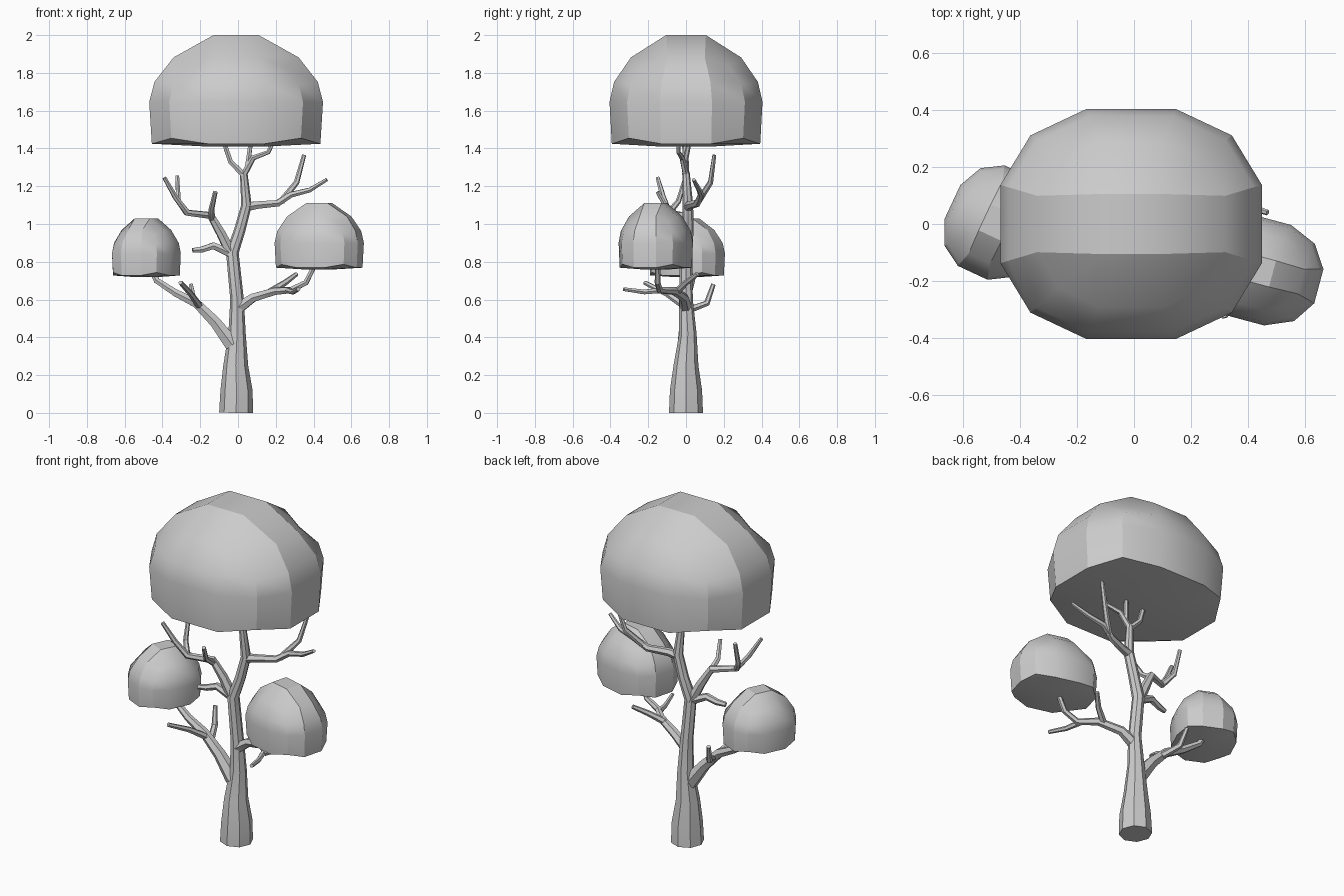
import bpy, bmesh, math
from mathutils import Matrix

if "Cube" in bpy.data.objects:
    bpy.data.objects.remove(bpy.data.objects["Cube"], do_unlink=True)

grey = bpy.data.materials.new("pale_grey")
grey.use_nodes = True
grey.diffuse_color = (0.6, 0.6, 0.6, 1)
grey.node_tree.nodes["Principled BSDF"].inputs["Base Color"].default_value = (0.6, 0.6, 0.6, 1)


def finish(obj):
    bpy.ops.object.select_all(action='DESELECT')
    obj.select_set(True)
    bpy.context.view_layer.objects.active = obj
    bpy.ops.object.shade_smooth_by_angle(angle=math.radians(30))


def foliage(name, centre, radius, bottom, top, turn=0):
    """Rounded three-by-three block with a domed top and a nearly flat base."""
    bm = bmesh.new()
    bmesh.ops.create_cube(bm, size=2)
    bmesh.ops.subdivide_edges(bm, edges=bm.edges[:], cuts=2, use_grid_fill=True)
    # width, height and corner offset for each row from the base up
    rows = [(0.97, 0.025, 0.05), (1, 0.4, 0), (0.94, 0.58, -0.02), (0.72, 0.8, -0.08)]
    for v in bm.verts:
        row = round((v.co.z + 1) * 1.5)
        ax, ay = abs(v.co.x) > 0.9, abs(v.co.y) > 0.9
        sx, sy = math.copysign(1, v.co.x), math.copysign(1, v.co.y)
        if not ax and not ay:
            x, y = (0.26, 0.26) if row == 3 else (0.33, 0.33)
            z = 1 if row == 3 else 0
        else:
            width, z, drop = rows[row]
            x, y = (0.77, 0.77) if ax and ay else (1 if ax else 0.34, 1 if ay else 0.34)
            x, y = x * width, y * width
            z += drop if ax and ay else 0
        v.co = (sx * x * radius[0], sy * y * radius[1], bottom + z * (top - bottom))
    bmesh.ops.rotate(bm, verts=bm.verts, matrix=Matrix.Rotation(math.radians(turn), 3, 'Z'))
    bmesh.ops.translate(bm, verts=bm.verts, vec=(*centre, 0))
    bmesh.ops.recalc_face_normals(bm, faces=bm.faces)
    mesh = bpy.data.meshes.new(name)
    bm.to_mesh(mesh)
    bm.free()
    mesh.materials.append(grey)
    obj = bpy.data.objects.new(name, mesh)
    bpy.context.collection.objects.link(obj)
    finish(obj)


def limb(name, points, sides=6):
    """Tapered faceted tube through points of x, y, z, radius."""
    curve = bpy.data.curves.new(name, 'CURVE')
    curve.dimensions = '3D'
    curve.bevel_depth = 1
    curve.bevel_resolution = sides // 2 - 2
    curve.use_fill_caps = True
    spline = curve.splines.new('POLY')
    spline.points.add(len(points) - 1)
    for p, (x, y, z, r) in zip(spline.points, points):
        p.co = (x, y, z, 1)
        p.radius = r
    obj = bpy.data.objects.new(name, curve)
    bpy.context.collection.objects.link(obj)
    bpy.ops.object.select_all(action='DESELECT')
    obj.select_set(True)
    bpy.context.view_layer.objects.active = obj
    bpy.ops.object.convert(target='MESH')
    obj = bpy.context.view_layer.objects.active
    obj.data.materials.clear()
    obj.data.materials.append(grey)
    finish(obj)


# Foliage
foliage("crown_foliage", (-0.01, 0), (0.46, 0.405), 1.41, 2.0)
foliage("right_foliage", (-0.485, 0.005), (0.17, 0.195), 0.72, 1.03, -25)
foliage("left_foliage", (0.43, -0.16), (0.228, 0.183), 0.76, 1.11, -15)

# Trunk
limb("trunk", [(-0.01, 0, 0, 0.09), (-0.008, 0, 0.12, 0.085), (-0.012, 0, 0.25, 0.066),
               (-0.005, 0.01, 0.42, 0.046), (-0.005, 0, 0.6, 0.036), (-0.03, 0, 0.85, 0.034),
               (0.01, 0.01, 0.97, 0.03), (0.045, 0.01, 1.1, 0.028), (0.03, 0, 1.27, 0.02)], 8)

# Top forks under the crown
limb("top_fork_right", [(0.03, 0, 1.26, 0.018), (-0.04, 0, 1.33, 0.015), (-0.08, -0.01, 1.45, 0.013)])
limb("top_fork_left", [(0.03, 0, 1.26, 0.018), (0.08, -0.02, 1.35, 0.015),
                       (0.16, -0.04, 1.38, 0.012), (0.19, -0.04, 1.44, 0.011)])
limb("top_fork_middle", [(0.05, -0.01, 1.3, 0.015), (0.07, 0.02, 1.45, 0.012)])

# Low right branch
limb("low_right_branch", [(-0.03, 0, 0.36, 0.045), (-0.12, 0, 0.48, 0.034), (-0.22, 0, 0.58, 0.027),
                          (-0.33, 0.01, 0.635, 0.022), (-0.43, 0.03, 0.7, 0.018), (-0.47, 0.05, 0.78, 0.013)])
limb("low_right_front_twig", [(-0.2, 0, 0.56, 0.02), (-0.25, -0.1, 0.63, 0.016), (-0.305, -0.22, 0.69, 0.012)])
limb("low_right_back_twig", [(-0.18, 0, 0.54, 0.02), (-0.23, 0.11, 0.58, 0.017), (-0.25, 0.145, 0.68, 0.012)])

# Low left branch
limb("low_left_branch", [(-0.005, 0, 0.55, 0.034), (0.08, -0.01, 0.61, 0.026), (0.2, -0.06, 0.645, 0.022),
                         (0.28, -0.14, 0.65, 0.018), (0.36, -0.15, 0.69, 0.016), (0.415, -0.15, 0.8, 0.013)])
limb("low_left_back_twig", [(0.17, -0.05, 0.64, 0.02), (0.25, 0, 0.69, 0.016), (0.31, 0.06, 0.735, 0.012)])
limb("low_left_front_twig", [(0.26, -0.12, 0.65, 0.017), (0.29, -0.22, 0.64, 0.014), (0.32, -0.33, 0.655, 0.011)])

# Middle right branch
limb("mid_right_branch", [(-0.035, 0, 0.84, 0.03), (-0.09, -0.01, 0.95, 0.026), (-0.145, -0.03, 1.045, 0.022),
                          (-0.27, -0.09, 1.06, 0.018), (-0.33, -0.12, 1.14, 0.015), (-0.39, -0.15, 1.245, 0.011)])
limb("mid_right_outer_twig", [(-0.27, -0.09, 1.06, 0.018), (-0.315, -0.04, 1.12, 0.014), (-0.322, 0, 1.255, 0.011)])
limb("mid_right_inner_twig", [(-0.14, -0.03, 1.03, 0.019), (-0.14, -0.1, 1.08, 0.015), (-0.12, -0.15, 1.17, 0.012)])
limb("mid_right_stub", [(-0.03, 0, 0.84, 0.026), (-0.13, -0.01, 0.885, 0.021),
                        (-0.19, -0.02, 0.865, 0.018), (-0.24, -0.03, 0.86, 0.014)])

# High left branch
limb("high_left_branch", [(0.04, 0.01, 1.09, 0.027), (0.1, 0.02, 1.1, 0.023), (0.21, 0.06, 1.11, 0.02),
                          (0.28, 0.08, 1.155, 0.017), (0.38, 0.07, 1.18, 0.014), (0.47, 0.04, 1.235, 0.01)])
limb("high_left_twig", [(0.23, 0.065, 1.12, 0.018), (0.31, 0.13, 1.22, 0.015), (0.35, 0.15, 1.365, 0.011)])
